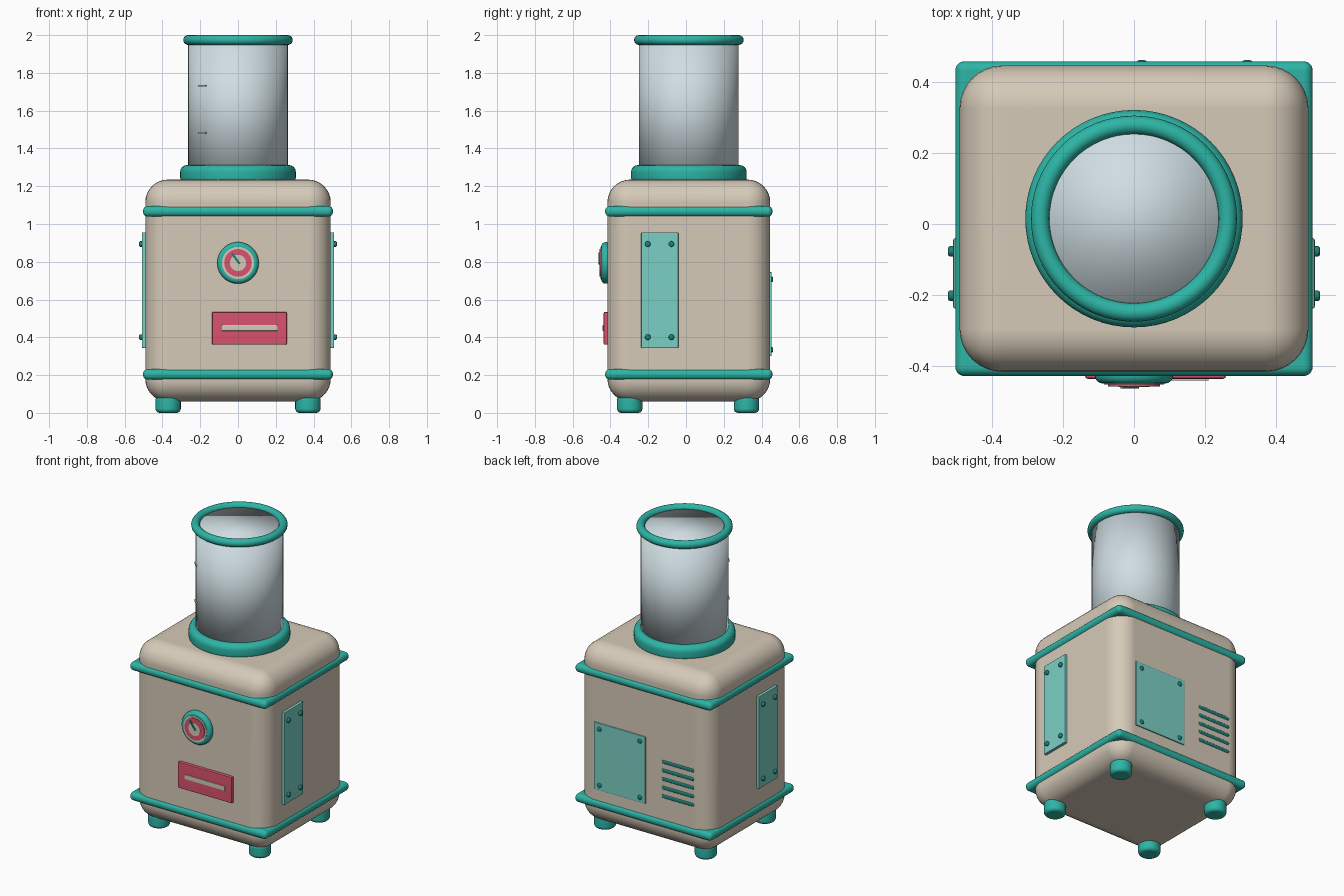
import bpy, bmesh, math
from mathutils import Matrix, Vector

if "Cube" in bpy.data.objects:
    bpy.data.objects.remove(bpy.data.objects["Cube"])

CY = 0.015  # body centre in y


def material(name, hexcode):
    def lin(c):
        c /= 255
        return c / 12.92 if c <= 0.04045 else ((c + 0.055) / 1.055) ** 2.4
    m = bpy.data.materials.new(name)
    rgb = [lin(int(hexcode[i:i + 2], 16)) for i in (0, 2, 4)]
    m.diffuse_color = (*rgb, 1)
    m.use_nodes = True
    m.node_tree.nodes["Principled BSDF"].inputs["Base Color"].default_value = m.diffuse_color
    return m


BEIGE = material("beige", "D6CAB8")
TEAL = material("teal", "2DB5A6")
LIGHT_TEAL = material("light teal", "7BD0C4")
DARK_TEAL = material("dark teal", "1F827A")
RED = material("raspberry red", "D9536F")
GLASS = material("pale glass", "CFDDE2")


def finish(name, bm, mat, sharp=40):
    """Turn a bmesh into a shaded object."""
    me = bpy.data.meshes.new(name)
    bm.to_mesh(me)
    bm.free()
    me.materials.append(mat)
    me.shade_smooth()
    ob = bpy.data.objects.new(name, me)
    bpy.context.collection.objects.link(ob)
    if sharp:
        me.set_sharp_from_angle(angle=math.radians(sharp))
        w = ob.modifiers.new("flat_face_normals", 'WEIGHTED_NORMAL')
        w.keep_sharp = True
    return ob


def bevel(bm, width, segments):
    if width:
        edges = [e for e in bm.edges if e.calc_face_angle(0) > 1]
        bmesh.ops.bevel(bm, geom=edges, offset=width, segments=segments,
                        profile=0.5, affect='EDGES', clamp_overlap=True)


def box(name, x, y, z, mat, round_=0.0, segments=2, turn=None):
    """Box from (min, max) ranges, optionally turned about its centre."""
    bm = bmesh.new()
    bmesh.ops.create_cube(bm, size=1)
    size = [r[1] - r[0] for r in (x, y, z)]
    bmesh.ops.scale(bm, vec=size, verts=bm.verts)
    bevel(bm, round_, segments)
    if turn:
        bm.transform(turn)
    centre = Vector([(r[0] + r[1]) / 2 for r in (x, y, z)])
    bm.transform(Matrix.Translation(centre))
    return finish(name, bm, mat)


def disc(name, start, direction, r, depth, mat, round_=0.0, sides=48, sharp=40):
    """Cylinder growing from start along direction."""
    bm = bmesh.new()
    bmesh.ops.create_cone(bm, cap_ends=True, segments=sides, radius1=r,
                          radius2=r, depth=depth)
    bevel(bm, round_, 4)
    d = Vector(direction)
    bm.transform(Matrix.Translation(Vector(start) + d * depth / 2)
                 @ d.to_track_quat('Z', 'Y').to_matrix().to_4x4())
    return finish(name, bm, mat, sharp)


# Body, trim bands and feet
box("body", (-0.491, 0.491), (CY - 0.431, CY + 0.431), (0.06, 1.235), BEIGE, 0.12, 8)
for name, z in (("lower_band", 0.204), ("upper_band", 1.067)):
    box(name, (-0.503, 0.503), (CY - 0.443, CY + 0.443),
        (z - 0.028, z + 0.028), TEAL, 0.026, 6)
for sx, side in ((-1, "left"), (1, "right")):
    for y, end in ((-0.298, "front"), (0.32, "back")):
        disc(f"{end}_{side}_foot", (sx * 0.37, y, 0.0), (0, 0, 1),
             0.067, 0.09, TEAL, 0.022)

# Chimney: collar, glass cylinder, rolled rim
disc("collar", (0, CY, 1.21), (0, 0, 1), 0.306, 0.102, TEAL, 0.036, 64)
disc("glass_cylinder", (0, CY, 1.22), (0, 0, 1), 0.264, 0.755, GLASS, 0, 64, None)
bpy.ops.mesh.primitive_torus_add(location=(0, CY, 1.974), major_radius=0.264,
                                 minor_radius=0.026, major_segments=64,
                                 minor_segments=16)
rim = bpy.context.object
rim.name = "rim"
rim.data.materials.append(TEAL)
rim.data.shade_smooth()

# Small level marks on the front left of the glass
for i, z in enumerate((1.482, 1.732)):
    cx, cy = -0.264 * math.sin(math.pi / 4), CY - 0.264 * math.cos(math.pi / 4)
    box(f"level_mark_{i + 1}", (cx - 0.027, cx + 0.027), (cy - 0.007, cy + 0.007),
        (z - 0.005, z + 0.005), BEIGE, turn=Matrix.Rotation(-math.pi / 4, 4, 'Z'))

# Front gauge: stacked discs and a needle
GZ = 0.794
for name, r, y0, y1, mat, rnd in (
        ("gauge_bezel", 0.11, -0.40, -0.449, TEAL, 0.022),
        ("gauge_face", 0.085, -0.44, -0.452, BEIGE, 0),
        ("gauge_ring", 0.073, -0.445, -0.457, RED, 0),
        ("gauge_centre", 0.043, -0.45, -0.459, BEIGE, 0)):
    disc(name, (0, y0, GZ), (0, -1, 0), r, y0 - y1, mat, rnd)
box("gauge_needle", (-0.047, 0.023), (-0.463, -0.456), (GZ + 0.017, GZ + 0.029),
    DARK_TEAL, turn=Matrix.Rotation(math.radians(53), 4, 'Y'))

# Front slot plate
box("slot_plate", (-0.138, 0.259), (-0.436, -0.40), (0.361, 0.535), RED, 0.008)
box("slot", (-0.085, 0.21), (-0.441, -0.43), (0.434, 0.465), BEIGE, 0.003)

# Bolted side panels
for sx, side in ((-1, "left"), (1, "right")):
    box(f"{side}_panel", sorted((sx * 0.47, sx * 0.509)), (-0.238, -0.04),
        (0.343, 0.956), LIGHT_TEAL, 0.006)
    for y in (-0.202, -0.077):
        for z in (0.401, 0.894):
            disc(f"{side}_panel_bolt", (sx * 0.50, y, z), (sx, 0, 0),
                 0.015, 0.024, DARK_TEAL, 0.008, 16)

# Bolted back panel
box("back_panel", (-0.018, 0.362), (0.42, 0.453), (0.30, 0.746), LIGHT_TEAL, 0.005)
for x in (0.022, 0.319):
    for z in (0.335, 0.708):
        disc("back_panel_bolt", (x, 0.445, z), (0, 1, 0), 0.015, 0.016,
             DARK_TEAL, 0.007, 16)

# Back vent slats
for i in range(5):
    z = 0.385 + i * 0.057
    box(f"vent_slat_{i + 1}", (-0.37, -0.136), (0.43, 0.451),
        (z - 0.012, z + 0.012), DARK_TEAL, 0.008, 3)
